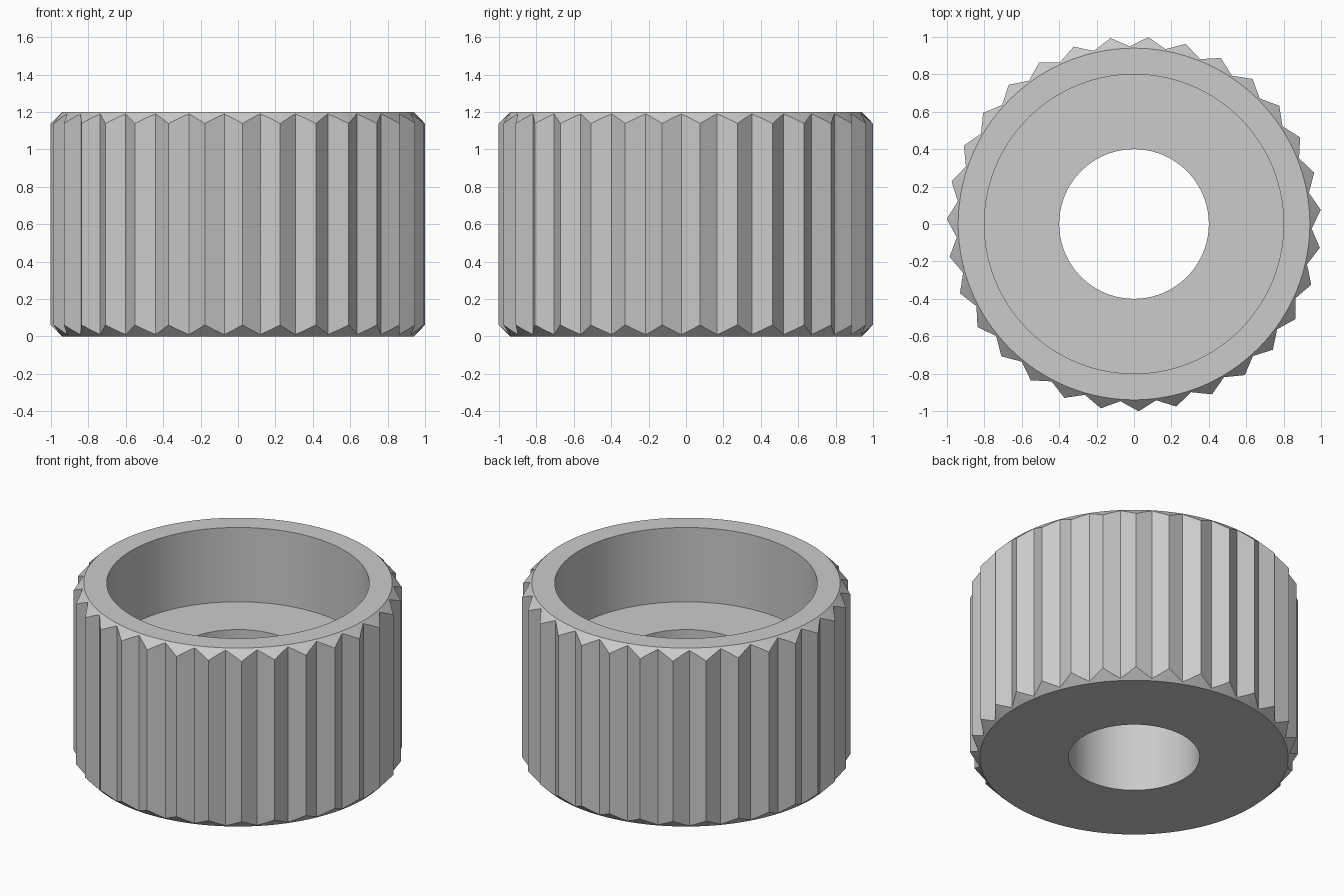
import bpy, bmesh, math
from mathutils import Vector

cube = bpy.data.objects.get("Cube")
if cube:
    bpy.data.objects.remove(cube, do_unlink=True)

HEIGHT, FLOOR = 1.2, 0.7
TIP, VALLEY, RIM = 1.0016, 0.95, 0.94
BORE, HOLE = 0.8, 0.4
TEETH, STEPS = 31, 2          # STEPS = segments on each tooth flank
PHASE = math.radians(4.3)


def polar(r, a):
    return Vector((r * math.cos(a), r * math.sin(a)))


# Knurled outline: straight flanks between tips and valleys
half = math.pi / TEETH
outline = []
for k in range(2 * TEETH):
    radii = (TIP, VALLEY) if k % 2 == 0 else (VALLEY, TIP)
    p = polar(radii[0], PHASE + k * half)
    q = polar(radii[1], PHASE + (k + 1) * half)
    outline += [p.lerp(q, s / STEPS) for s in range(STEPS)]

bm = bmesh.new()


def circle(r, z):
    return [bm.verts.new((*(p.normalized() * r), z)) for p in outline]


def knurl(top):
    # 45 degree chamfer: the edge drops as far as the tooth stands out
    return [bm.verts.new((*p, HEIGHT - p.length + RIM if top else p.length - RIM))
            for p in outline]


# Closed section: underside, teeth, top rim, counterbore, hole
rings = [circle(HOLE, 0), circle(RIM, 0), knurl(False), knurl(True),
         circle(RIM, HEIGHT), circle(BORE, HEIGHT), circle(BORE, FLOOR),
         circle(HOLE, FLOOR)]
n = len(outline)
for i, a in enumerate(rings):
    b = rings[(i + 1) % len(rings)]
    for j in range(n):
        k = (j + 1) % n
        bm.faces.new((a[j], a[k], b[k], b[j]))
bmesh.ops.recalc_face_normals(bm, faces=bm.faces)

mesh = bpy.data.meshes.new("knurled_knob")
bm.to_mesh(mesh)
bm.free()
knob = bpy.data.objects.new("knurled_knob", mesh)
bpy.context.collection.objects.link(knob)

# Plain grey finish
grey = bpy.data.materials.new("light_grey")
grey.use_nodes = True
colour = (0.6, 0.6, 0.6, 1)
grey.diffuse_color = colour
grey.node_tree.nodes["Principled BSDF"].inputs["Base Color"].default_value = colour
mesh.materials.append(grey)

# Smooth round walls, crisp teeth
bpy.ops.object.select_all(action='DESELECT')
knob.select_set(True)
bpy.context.view_layer.objects.active = knob
bpy.ops.object.shade_smooth_by_angle(angle=math.radians(25))
